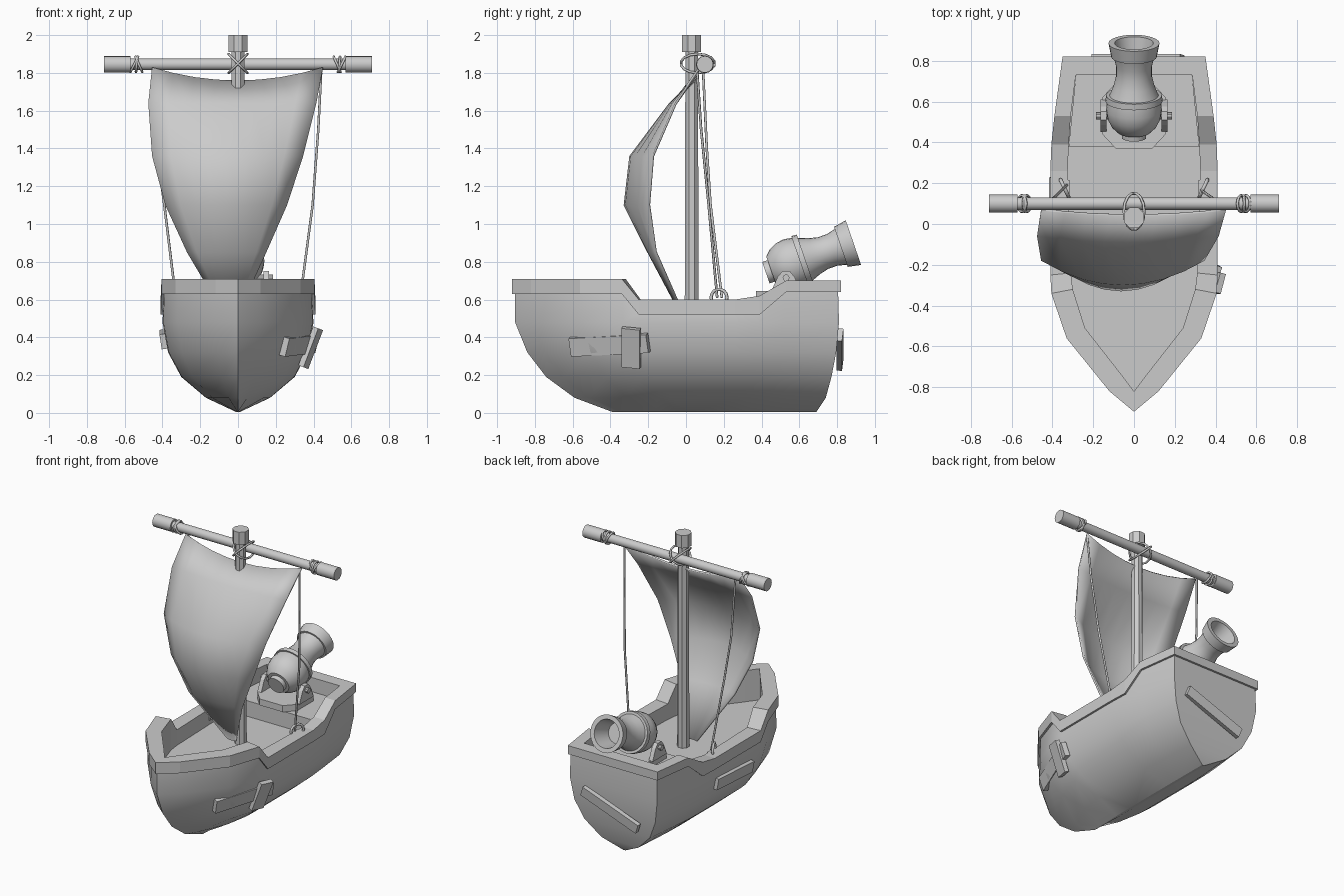
import bpy, bmesh, math
from mathutils import Vector, Matrix

cube = bpy.data.objects.get("Cube")
if cube:
    bpy.data.objects.remove(cube)

grey = bpy.data.materials.new("plain_grey")
grey.use_nodes = True
COL = (0.6, 0.6, 0.6, 1)
grey.diffuse_color = COL
grey.node_tree.nodes["Principled BSDF"].inputs["Base Color"].default_value = COL


def finish(name, bm, smooth=None):
    bmesh.ops.recalc_face_normals(bm, faces=bm.faces[:])
    me = bpy.data.meshes.new(name)
    bm.to_mesh(me)
    bm.free()
    me.materials.append(grey)
    ob = bpy.data.objects.new(name, me)
    bpy.context.collection.objects.link(ob)
    if smooth:
        bpy.ops.object.select_all(action='DESELECT')
        ob.select_set(True)
        bpy.context.view_layer.objects.active = ob
        bpy.ops.object.shade_smooth_by_angle(angle=math.radians(smooth))
    return ob


def loft(bm, rings):
    """Bridge closed rings of equal length."""
    rows = [[bm.verts.new(p) for p in r] for r in rings]
    for a, b in zip(rows, rows[1:]):
        for i in range(len(a)):
            j = (i + 1) % len(a)
            bm.faces.new((a[i], a[j], b[j], b[i]))
    return rows


def mirrored(half):
    """Closed plan ring from the bow point and one side."""
    return half + [(-x, y, z) for x, y, z in reversed(half[1:])]


def lathe(name, profile, origin, axis, sides, smooth=30, turn=0.0):
    """Turn (distance, radius) pairs about an axis; ends are capped."""
    bm = bmesh.new()
    q = Vector(axis).to_track_quat('Z', 'Y')
    rings = []
    for d, r in profile:
        angles = [2 * math.pi * (i + turn) / sides for i in range(sides)]
        rings.append([Vector(origin) + q @ Vector((r * math.cos(a), r * math.sin(a), d)) for a in angles])
    rows = loft(bm, rings)
    bm.faces.new(rows[0])
    bm.faces.new(rows[-1])
    return finish(name, bm, smooth)


def prism(name, outline, offset):
    """Extrude a flat outline by an offset."""
    bm = bmesh.new()
    off = Vector(offset)
    rows = loft(bm, [[Vector(p) for p in outline], [Vector(p) + off for p in outline]])
    bm.faces.new(rows[0])
    bm.faces.new(rows[1])
    return finish(name, bm)


def board(name, centre, along, normal, length, width, thick=0.03):
    u = Vector(along).normalized()
    n = Vector(normal)
    n = (n - u * n.dot(u)).normalized()
    v = n.cross(u)
    c = Vector(centre) - n * thick / 2
    outline = [c + u * a * length / 2 + v * b * width / 2 for a, b in ((-1, -1), (1, -1), (1, 1), (-1, 1))]
    return prism(name, outline, n * thick)


def rope(name, points, radius=0.007, cyclic=False):
    cu = bpy.data.curves.new(name, 'CURVE')
    cu.dimensions = '3D'
    cu.bevel_depth = radius
    cu.bevel_resolution = 1
    sp = cu.splines.new('POLY')
    sp.points.add(len(points) - 1)
    for p, co in zip(sp.points, points):
        p.co = (*co, 1)
    sp.use_cyclic_u = cyclic
    cu.materials.append(grey)
    ob = bpy.data.objects.new(name, cu)
    bpy.context.collection.objects.link(ob)


def loop(name, centre, u, v, radius=0.007):
    """Elliptical rope loop spanned by two half-axes."""
    pts = [Vector(centre) + Vector(u) * math.cos(a) + Vector(v) * math.sin(a)
           for a in (2 * math.pi * i / 14 for i in range(14))]
    rope(name, pts, radius, True)


# Sheer stations: outer y, outer x, inner y, inner x, rim top, rim bottom
STATIONS = [
    (-.92, 0, -.82, 0, .71, .63), (-.82, .12, -.74, .06, .71, .63),
    (-.56, .33, -.51, .24, .71, .63), (-.34, .405, -.32, .30, .71, .63),
    (-.25, .41, -.24, .31, .60, .52), (.26, .41, .26, .325, .60, .52),
    (.39, .405, .39, .32, .62, .52), (.53, .39, .53, .31, .70, .64),
    (.82, .35, .73, .285, .70, .64)]

# Hull: each level is the plan squeezed to its own width, bow and stern
LEVELS = [(0.005, 0.01, -.39, .69), (.08, .17, -.59, .74), (.19, .30, -.74, .77),
          (.32, .37, -.84, .795), (.48, .40, -.905, .81), (None, .395, -.905, .805)]
hull = []
for z, w, bow, stern in LEVELS:
    half = []
    for y, x, _, _, _, low in STATIONS:
        t = (y + .92) / 1.74
        half.append((x / .41 * w, bow + t * (stern - bow), low + .01 if z is None else z))
    hull.append(mirrored(half))
bm = bmesh.new()
rows = loft(bm, hull)
bm.faces.new(rows[0])
finish("hull", bm, 25)

# Rim with inner bulwark, floored by the deck
DECK = .49
bm = bmesh.new()
rows = loft(bm, [
    mirrored([(x * .94, y * .98, b) for y, x, _, _, _, b in STATIONS]),
    mirrored([(x, y, b) for y, x, _, _, _, b in STATIONS]),
    mirrored([(x, y, t) for y, x, _, _, t, _ in STATIONS]),
    mirrored([(x, y, t) for _, _, y, x, t, _ in STATIONS]),
    mirrored([(x, y, DECK) for _, _, y, x, _, _ in STATIONS])])
bm.faces.new(rows[-1])
finish("rim_and_deck", bm)
prism("stern_deck", [(-.32, .38, DECK), (.32, .38, DECK), (.285, .73, DECK), (-.285, .73, DECK)], (0, 0, .11))

# Repair boards
board("patch_board_long", (.325, -.405, .36), (.16, .41, .02), (1, -.4, -.3), .44, .10, .035)
board("patch_board_upright", (.385, -.29, .345), (.08, 0, .21), (1, -.3, -.35), .22, .10)
board("side_board", (-.395, .03, .39), (0, 1, .06), (-1, 0, -.15), .40, .08)
board("stern_board", (.02, .815, .335), (.41, 0, .15), (0, 1, -.12), .46, .07)

# Mast and yard
lathe("mast", [(0, .04), (1.43, .036)], (0, .03, DECK), (0, 0, 1), 8, turn=.5)
lathe("mast_cap", [(0, .054), (.09, .054)], (0, .03, 1.91), (0, 0, 1), 8, turn=.5)
lathe("yard", [(0, .044), (.14, .044), (.14, .031), (1.28, .031), (1.28, .044), (1.42, .044)],
      (-.71, .1, 1.845), (1, 0, 0), 16)

# Lashings
for s in (-1, 1):
    loop("mast_lashing", (0, .062, 1.85), (.05, 0, .05 * s), (0, .09, 0))
    for k, tilt in enumerate((-.018, .003, .02)):
        loop("yard_lashing", (s * (.525 + .012 * k), .1, 1.845), (tilt, 0, .04), (0, .04, 0))

# Sail: z, left x, right x, edge y, middle y
SAIL = [(1.83, -.455, .45, .065, .04), (1.64, -.475, .415, -.06, -.09),
        (1.36, -.455, .345, -.18, -.30), (1.1, -.385, .26, -.20, -.33),
        (.85, -.27, .15, -.165, -.205), (.52, -.075, .0, -.02, -.03)]
N = 8
bm = bmesh.new()
grid = []
for k, (z, xl, xr, ye, ym) in enumerate(SAIL):
    row = []
    for i in range(N + 1):
        t = i / N
        bulge = 4 * t * (1 - t)
        sag = .07 * bulge if k == 0 else 0
        row.append(bm.verts.new((xl + (xr - xl) * t, ye + (ym - ye) * bulge, z - sag)))
    grid.append(row)
for a, b in zip(grid, grid[1:]):
    for i in range(N):
        bm.faces.new((a[i], a[i + 1], b[i + 1], b[i]))
sail = finish("sail", bm, 40)
mod = sail.modifiers.new("thickness", 'SOLIDIFY')
mod.thickness = .012

# Stays and their eyes
rope("right_stay", [(-.45, .09, 1.82), (-.43, .11, 1.4), (-.39, .13, 1.1), (-.33, .19, .61)])
rope("left_stay", [(.44, .06, 1.8), (.425, .08, 1.5), (.395, .12, 1.1), (.33, .165, .61)])
for s in (-1, 1):
    loop("stay_eye", (s * .34, .175, .61), (s * .02, .042, 0), (0, 0, .045), .009)
    board("eye_plate", (s * .325, .175, .56), (0, 1, 0), (-s, 0, 0), .08, .08, .02)

# Cannon with hollow barrel
lathe("cannon", [(0, .045), (0, .06), (.03, .06), (.03, .08), (.06, .11), (.10, .13), (.145, .137),
                 (.19, .13), (.19, .14), (.22, .137), (.22, .12), (.27, .10), (.32, .088), (.37, .088),
                 (.42, .10), (.42, .112), (.49, .125), (.49, .095), (.36, .07)],
      (0, .423, .742), (0, .946, .326), 24)

# Cannon mount
prism("mount_plate", [(-.09, .37, .6), (.09, .37, .6), (.155, .44, .6), (.155, .62, .6),
                      (.09, .69, .6), (-.09, .69, .6), (-.155, .62, .6), (-.155, .44, .6)], (0, 0, .045))
for s in (-1, 1):
    cheek = [(.45, .64), (.61, .64), (.575, .72), (.55, .75), (.51, .75), (.485, .72)]
    prism("mount_cheek", [(s * .135, y, z) for y, z in cheek], (s * .03, 0, 0))
lathe("pivot_pin", [(0, .018), (.37, .018)], (-.185, .53, .715), (1, 0, 0), 10)
